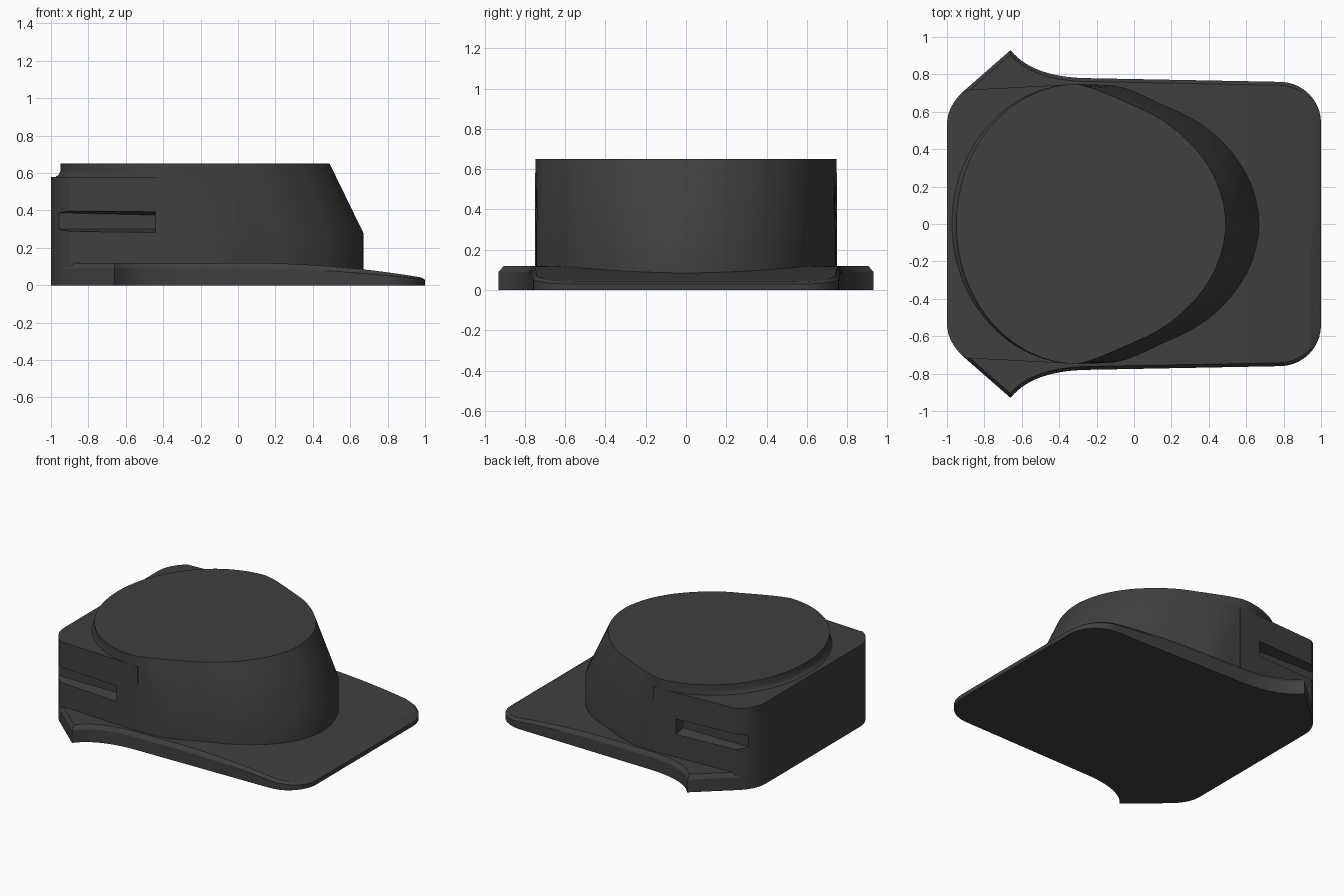
import bpy, bmesh, math
from mathutils import Vector
from mathutils.geometry import interpolate_bezier

if "Cube" in bpy.data.objects:
    bpy.data.objects.remove(bpy.data.objects["Cube"])


def quad(p, c, q, n=10):
    """Points of a quadratic curve from p to q with control c."""
    p, c, q = (Vector((*v, 0)) for v in (p, c, q))
    pts = interpolate_bezier(p, p.lerp(c, 2 / 3), q.lerp(c, 2 / 3), q, n)
    return [(v.x, v.y) for v in pts]


def spline(pts, n=5):
    """Smooth curve through the points, mirrored tangent at the last one."""
    v = [Vector(p) for p in pts]
    ext = [v[0] + (v[0] - v[1])] + v + [Vector((v[-2].x, -v[-2].y))]
    out = []
    for a, b, c, d in zip(ext, ext[1:], ext[2:], ext[3:]):
        for i in range(n):
            t = i / n
            out.append(tuple(0.5 * (2 * b + (c - a) * t + (2 * a - 5 * b + 4 * c - d) * t * t
                                    + (3 * b - a - 3 * c + d) * t ** 3)))
    return out + [pts[-1]]


def finish(name, bm):
    bmesh.ops.recalc_face_normals(bm, faces=bm.faces)
    mesh = bpy.data.meshes.new(name)
    bm.to_mesh(mesh)
    bm.free()
    ob = bpy.data.objects.new(name, mesh)
    bpy.context.collection.objects.link(ob)
    return ob


def loft(name, rings):
    """Closed skin through equally long rings of 3D points."""
    bm = bmesh.new()
    rows = [[bm.verts.new(p) for p in r] for r in rings]
    n = len(rows[0])
    for a, b in zip(rows, rows[1:]):
        for i in range(n):
            j = (i + 1) % n
            bm.faces.new((a[i], a[j], b[j], b[i]))
    bm.faces.new(rows[0])
    bm.faces.new(rows[-1])
    return finish(name, bm)


def activate(ob):
    bpy.ops.object.select_all(action='DESELECT')
    ob.select_set(True)
    bpy.context.view_layer.objects.active = ob


def mirror_y(half):
    """Complete an outline given on the +y side."""
    return half + [(x, -y) for x, y in reversed(half) if abs(y) > 1e-5]


# Base plate: flared outline with two pointed ears and a falling brim
corner = quad((-1, 0.53), (-1, 0.635), (-0.9, 0.72), 8)
plate_half = (corner + quad((-0.66, 0.93), (-0.55, 0.79), (-0.27, 0.78), 14)
              + [(0.78 + 0.22 * math.sin(a * math.pi / 20),
                  0.54 + 0.22 * math.cos(a * math.pi / 20)) for a in range(11)])
bm = bmesh.new()
face = bm.faces.new([bm.verts.new((x, y, 0)) for x, y in mirror_y(plate_half)])
ext = bmesh.ops.extrude_face_region(bm, geom=[face], use_keep_orig=True)['geom']
for v in ext:
    if isinstance(v, bmesh.types.BMVert):
        v.co.z = 0.09
bmesh.ops.recalc_face_normals(bm, faces=bm.faces)
top = [f for f in bm.faces if min(v.co.z for v in f.verts) > 0.05]
bmesh.ops.inset_region(bm, faces=top, thickness=0.018, use_even_offset=True)
for f in top:
    for v in f.verts:
        v.co.z = 0.12
for i in range(19):
    bmesh.ops.bisect_plane(bm, geom=bm.verts[:] + bm.edges[:] + bm.faces[:],
                           plane_co=(0.05 + i * 0.05, 0, 0), plane_no=(1, 0, 0))
for v in bm.verts:
    v.co.z *= 1 - 0.68 * max(0, v.co.x) ** 2.1
base_plate = finish("base_plate", bm)

# Rear block: squared back half below the crown
block = mirror_y(corner[:-1] + [(-0.895, 0.717), (-0.27, 0.75)])
rear_block = loft("rear_block", [[(x, y, z) for x, y in block] for z in (0.03, 0.58)])

# Crown: elliptical back, tapered front that slants above z = 0.28
front_low = spline([(-0.3, 0.748), (-0.1, 0.738), (0.02, 0.7), (0.16, 0.635), (0.3, 0.57),
                    (0.43, 0.48), (0.55, 0.35), (0.635, 0.19), (0.67, 0)])
front_top = spline([(-0.3, 0.748), (-0.22, 0.725), (-0.12, 0.685), (0, 0.632), (0.12, 0.575),
                    (0.25, 0.48), (0.37, 0.35), (0.455, 0.19), (0.49, 0)])


def crown_ring(z, flare):
    s = max(0, (z - 0.28) / 0.37)
    half = [(-0.3 - (0.65 + flare) * math.cos(a), 0.748 * math.sin(a))
            for a in (k * math.pi / 48 for k in range(24))]
    half += [(a[0] + (b[0] - a[0]) * s, a[1] + (b[1] - a[1]) * s)
             for a, b in zip(front_low, front_top)]
    return [(x, y, z) for x, y in mirror_y(half)]


crown = loft("crown", [crown_ring(z, f) for z, f in
                       ((0.03, 0), (0.28, 0), (0.575, 0.03), (0.59, 0.01), (0.61, 0), (0.65, 0))])

# Side grooves: tapered slots cut from both flanks, open at the rear corner
for side in (-1, 1):
    rings = []
    for x, lift in ((-1.1, 0.015), (-0.44, 0)):
        rings.append([(x, side * y, z) for y, z in
                      ((0.8, 0.27), (0.66, 0.3), (0.66, 0.375 + lift), (0.8, 0.405 + lift))])
    cutter = loft("groove_cutter", rings)
    cutter.hide_render = True
    for ob in (rear_block, crown):
        activate(ob)
        mod = ob.modifiers.new("groove", 'BOOLEAN')
        mod.operation = 'DIFFERENCE'
        mod.solver = 'EXACT'
        mod.object = cutter
        bpy.ops.object.modifier_apply(modifier=mod.name)
    bpy.data.objects.remove(cutter)

# Dark grey finish and smooth shading with kept edges
mat = bpy.data.materials.new("dark_grey")
mat.diffuse_color = (0.05, 0.05, 0.05, 1)
mat.use_nodes = True
mat.node_tree.nodes["Principled BSDF"].inputs["Base Color"].default_value = mat.diffuse_color
for ob in (base_plate, rear_block, crown):
    ob.data.materials.clear()
    ob.data.materials.append(mat)
    activate(ob)
    bpy.ops.object.shade_smooth_by_angle(angle=math.radians(30))
